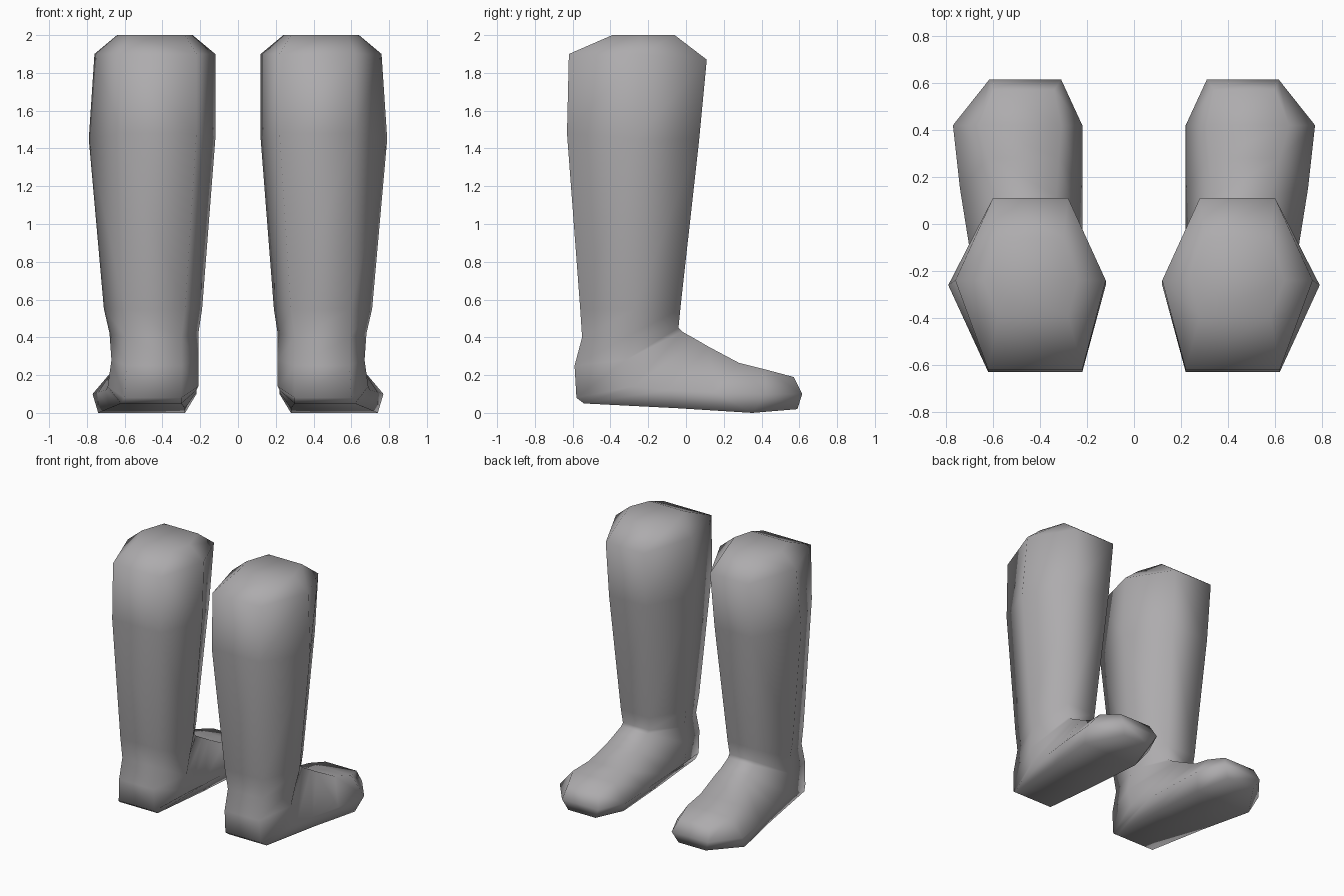
import bpy
import bmesh

cube = bpy.data.objects.get("Cube")
if cube:
    bpy.data.objects.remove(cube, do_unlink=True)

grey = bpy.data.materials.new("boot grey")
grey.use_nodes = True
colour = (0.42, 0.41, 0.42, 1)
grey.diffuse_color = colour
grey.node_tree.nodes["Principled BSDF"].inputs["Base Color"].default_value = colour

# Six-sided rings from the top of the shaft, round the heel, to the toe.
# Each row: (inner x, outer x, y, z) of the instep pair, side pair and heel/sole pair
RINGS = [
    ((.30, .58, -.06, 2.0), (.24, .64, -.24, 2.0), (.28, .58, -.39, 2.0)),
    ((.28, .60, .11, 1.87), (.12, .76, -.24, 1.9), (.22, .62, -.62, 1.9)),
    ((.29, .60, .07, 1.45), (.12, .79, -.26, 1.45), (.22, .62, -.63, 1.48)),
    ((.33, .57, -.03, .55), (.19, .71, -.27, .55), (.28, .60, -.56, .55)),
    ((.34, .56, -.04, .45), (.21, .68, -.28, .42), (.30, .59, -.55, .40)),
    ((.34, .56, -.02, .43), (.21, .67, -.32, .28), (.30, .59, -.59, .25)),
    ((.34, .57, .06, .385), (.21, .69, -.28, .14), (.30, .60, -.58, .08)),
    ((.33, .58, .12, .35), (.22, .70, -.10, .12), (.30, .62, -.54, .05)),
    ((.32, .62, .28, .265), (.22, .74, .15, .11), (.28, .68, -.05, .025)),
    ((.31, .66, .42, .23), (.22, .77, .42, .10), (.28, .74, .35, 0)),
    ((.34, .60, .57, .19), (.31, .615, .615, .10), (.35, .58, .59, .02)),
]


def build_boot(name, side):
    bm = bmesh.new()
    loops = []
    for top, mid, low in RINGS:
        # Walk round the ring: outer side down, then inner side up
        points = [(p[1], p[2], p[3]) for p in (top, mid, low)]
        points += [(p[0], p[2], p[3]) for p in (low, mid, top)]
        loops.append([bm.verts.new((side * x, y, z)) for x, y, z in points])

    # Skin between neighbouring rings
    for a, b in zip(loops, loops[1:]):
        for i in range(len(a)):
            j = (i + 1) % len(a)
            bm.faces.new((a[i], a[j], b[j], b[i]))

    # Knee and toe caps, each folded along the side pair
    for ring in (loops[0], loops[-1]):
        bm.faces.new((ring[0], ring[1], ring[4], ring[5]))
        bm.faces.new((ring[1], ring[2], ring[3], ring[4]))

    bmesh.ops.recalc_face_normals(bm, faces=bm.faces)
    for face in bm.faces:
        face.smooth = True
    mesh = bpy.data.meshes.new(name)
    bm.to_mesh(mesh)
    bm.free()
    mesh.materials.append(grey)
    boot = bpy.data.objects.new(name, mesh)
    bpy.context.collection.objects.link(boot)


build_boot("left_boot", 1)
build_boot("right_boot", -1)
